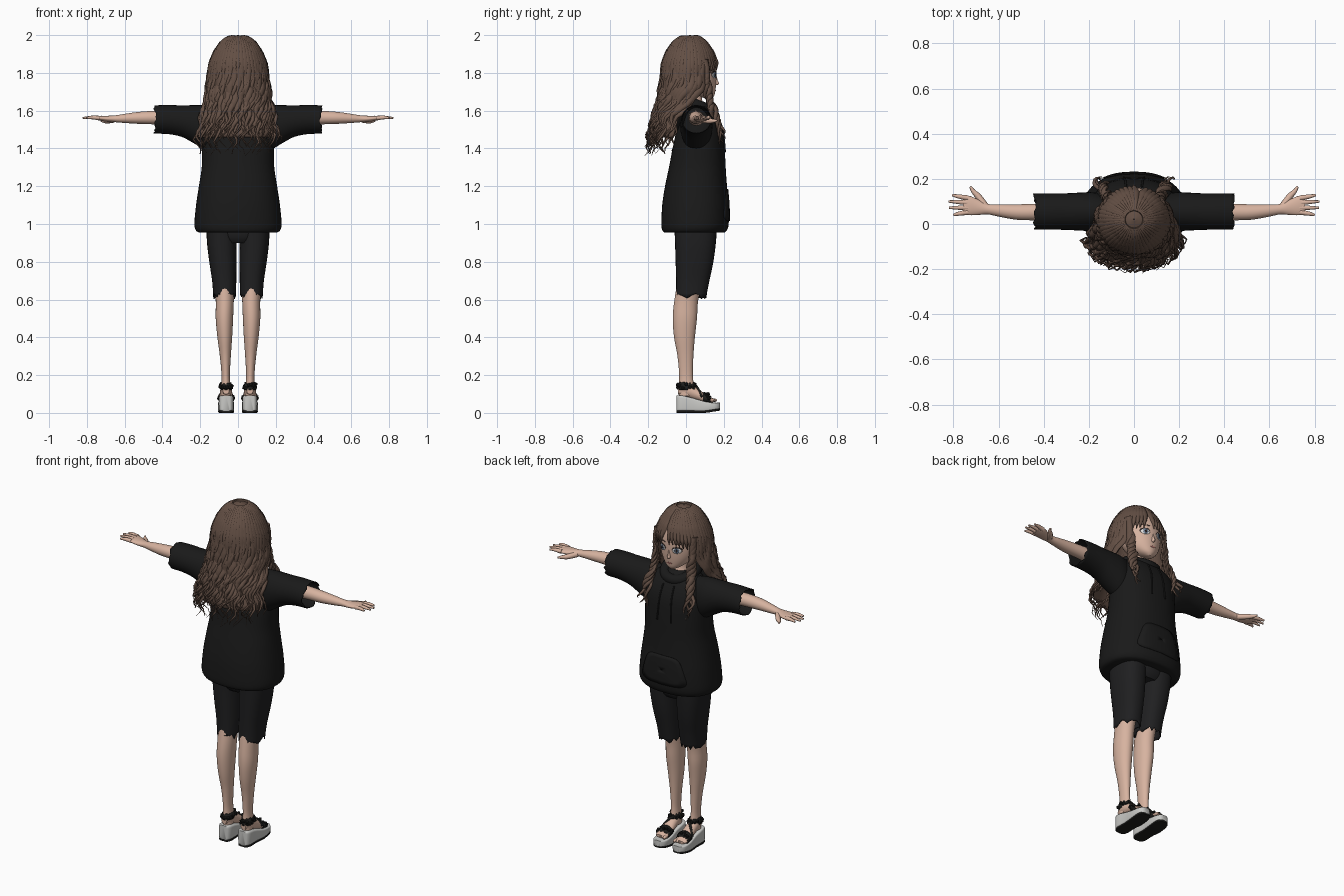
import bpy, bmesh, math, random
from mathutils import Vector

random.seed(4)
if "Cube" in bpy.data.objects:
    bpy.data.objects.remove(bpy.data.objects["Cube"])


def material(name, r, g, b):
    m = bpy.data.materials.new(name)
    m.use_nodes = True
    m.diffuse_color = (r, g, b, 1)
    m.node_tree.nodes["Principled BSDF"].inputs["Base Color"].default_value = (r, g, b, 1)
    return m


HOODIE = material("hoodie_black", .010, .010, .010)
SHORTS = material("shorts_black", .014, .014, .015)
HAIR = material("hair_brown", .125, .078, .058)
SKIN = material("skin", .68, .45, .35)
SOLE = material("sole_grey", .58, .58, .56)
STRAP = material("strap_black", .012, .012, .011)
WHITE = material("eye_white", .75, .74, .73)
IRIS = material("iris_blue", .16, .22, .32)
LASH = material("lash_dark", .03, .02, .018)
LIP = material("lip_pink", .55, .22, .19)


def finish(bm, name, mat, thickness=0, angle=40):
    bmesh.ops.recalc_face_normals(bm, faces=bm.faces)
    mesh = bpy.data.meshes.new(name)
    bm.to_mesh(mesh)
    bm.free()
    mesh.materials.append(mat)
    ob = bpy.data.objects.new(name, mesh)
    bpy.context.collection.objects.link(ob)
    bpy.ops.object.select_all(action='DESELECT')
    ob.select_set(True)
    bpy.context.view_layer.objects.active = ob
    bpy.ops.object.shade_smooth_by_angle(angle=math.radians(angle))
    if thickness:
        mod = ob.modifiers.new("thickness", 'SOLIDIFY')
        mod.thickness = thickness
    return ob


def dense(rings, steps):
    """Catmull-Rom resampling of ring rows."""
    out = []
    for i in range(len(rings) - 1):
        p0, p1, p2, p3 = (rings[max(i - 1, 0)], rings[i], rings[i + 1],
                          rings[min(i + 2, len(rings) - 1)])
        for k in range(steps):
            t = k / steps
            out.append([b + .5 * t * (c - a + t * (2 * a - 5 * b + 4 * c - d + t * (3 * (b - c) + d - a)))
                        for a, b, c, d in zip(p0, p1, p2, p3)])
    return out + [list(rings[-1])]


def ring_at(rings, t):
    rows = sorted(rings)
    t = min(max(t, rows[0][0]), rows[-1][0])
    for lo, hi in zip(rows, rows[1:]):
        if t <= hi[0]:
            f = (t - lo[0]) / (hi[0] - lo[0])
            return [a + (b - a) * f for a, b in zip(lo, hi)]


def skin_rings(bm, loops, caps):
    rows = [[bm.verts.new(p) for p in loop] for loop in loops]
    n = len(rows[0])
    for a, b in zip(rows, rows[1:]):
        for i in range(n):
            bm.faces.new((a[i], a[(i + 1) % n], b[(i + 1) % n], b[i]))
    if caps:
        bm.faces.new(rows[0])
        bm.faces.new(rows[-1])


def loft(name, axis, rings, mat, n=28, power=2.0, steps=4, ragged=0, caps=True, thickness=0):
    """Rows are: position along axis, two centre values, two half sizes."""
    order = {'X': (0, 1, 2), 'Y': (1, 0, 2), 'Z': (1, 2, 0)}[axis]
    rows, loops = dense(rings, steps), []
    for j, (t, p, q, a, b) in enumerate(rows):
        loop = []
        for i in range(n):
            c, s = math.cos(math.tau * i / n), math.sin(math.tau * i / n)
            jag = ragged * random.uniform(-1, 1) if j == len(rows) - 1 else 0
            v = (t + jag, p + a * math.copysign(abs(c) ** (2 / power), c),
                 q + b * math.copysign(abs(s) ** (2 / power), s))
            loop.append([v[k] for k in order])
        loops.append(loop)
    bm = bmesh.new()
    skin_rings(bm, loops, caps)
    return finish(bm, name, mat, thickness)


def ribbon(bm, pts, widths, thick, n=8, centre=(0, .02)):
    """Sweep an oval along pts, its flat side facing away from the centre line."""
    pts, loops = [Vector(p) for p in pts], []
    for i, p in enumerate(pts):
        tan = (pts[min(i + 1, len(pts) - 1)] - pts[max(i - 1, 0)]).normalized()
        out = Vector((p.x - centre[0], p.y - centre[1], .02))
        u = tan.cross(out).normalized()
        v = u.cross(tan)
        loops.append([p + u * math.cos(math.tau * k / n) * widths[i]
                      + v * math.sin(math.tau * k / n) * min(thick, widths[i]) for k in range(n)])
    skin_rings(bm, loops, True)


def tube(name, pts, radii, mat):
    rows = dense([(*p, r) for p, r in zip(pts, radii)], 4)
    bm = bmesh.new()
    ribbon(bm, [r[:3] for r in rows], [r[3] for r in rows], 1, 10, (.013, -.3))
    return finish(bm, name, mat)


def decal(name, rings, cx, cz, w, h, mat, off, power=2.0, taper=0, body_power=2.0):
    """Thin patch laid on the +y side of a vertical loft."""
    rows = dense(rings, 4)

    def put(x, z):
        _, _, cy, a, b = ring_at(rows, z)
        f = max(0, 1 - abs(x / a) ** body_power) ** (1 / body_power)
        return (x, cy + b * f + off, z)
    bm, loops = bmesh.new(), []
    for k in (.02, .25, .5, .75, 1):
        loop = []
        for i in range(32):
            c, s = math.cos(math.tau * i / 32), math.sin(math.tau * i / 32)
            u, v = [k * math.copysign(abs(e) ** (2 / power), e) for e in (c, s)]
            loop.append(put(cx + u * w * (1 - taper * v), cz + v * h))
        loops.append(loop)
    skin_rings(bm, loops, False)
    bm.faces.ensure_lookup_table()
    return finish(bm, name, mat, .002)


# Hoodie body
torso = [(.955, 0, .045, .205, .158), (.965, 0, .045, .222, .17), (1.0, 0, .048, .231, .178),
         (1.1, 0, .05, .222, .176), (1.2, 0, .053, .207, .164), (1.3, 0, .06, .192, .15),
         (1.4, 0, .067, .19, .138), (1.5, 0, .073, .188, .122), (1.57, 0, .068, .17, .1),
         (1.62, 0, .055, .12, .075), (1.64, 0, .05, .06, .05)]
loft("hoodie_body", 'Z', torso, HOODIE, n=48, power=2.3)
decal("hoodie_pocket", torso, 0, 1.1, .13, .085, HOODIE, .005, power=5, taper=.22, body_power=2.3)

# Hood: rolled collar, draped back
collar = [(math.sin(a) * .085, .045 - math.cos(a) * .085, 1.635 - .035 * max(0, -math.cos(a)))
          for a in [math.tau * i / 24 for i in range(25)]]
tube("hood_collar", collar, [.03] * 25, HOODIE)
loft("hood_back", 'Z', [(1.47, 0, -.05, .01, .01), (1.5, 0, -.055, .08, .03), (1.57, 0, -.045, .12, .045),
                        (1.63, 0, -.02, .1, .04), (1.65, 0, 0, .06, .02)], HOODIE)

# Lower garment core
loft("shorts_hips", 'Z', [(.9, 0, .05, .12, .09), (.95, 0, .05, .16, .112), (1.1, 0, .05, .15, .11)], SHORTS)

# Head and neck
head = [(1.663, 0, .125, .01, .012), (1.68, 0, .104, .044, .046), (1.71, 0, .076, .078, .08),
        (1.75, 0, .06, .1, .1), (1.8, 0, .05, .111, .112), (1.85, 0, .04, .113, .12),
        (1.9, 0, .035, .1, .11), (1.95, 0, .03, .05, .06)]
loft("head", 'Z', head, SKIN, n=36)
loft("neck", 'Z', [(1.56, 0, .06, .07, .06), (1.62, 0, .05, .052, .048), (1.66, 0, .045, .04, .04),
                   (1.74, 0, .04, .04, .04)], SKIN)
loft("nose", 'Z', [(1.735, 0, .15, .006, .012), (1.742, 0, .156, .01, .019), (1.76, 0, .154, .008, .014),
                   (1.785, 0, .15, .004, .012)], SKIN, n=12)
decal("mouth", head, 0, 1.707, .017, .004, LIP, .002)

for side, s in (("left", 1), ("right", -1)):
    # Eyes and brows
    ex = s * .047
    decal(side + "_lash", head, ex, 1.793, .026, .017, LASH, .001)
    decal(side + "_eye_white", head, ex, 1.788, .023, .016, WHITE, .003)
    decal(side + "_iris", head, ex, 1.789, .012, .015, IRIS, .005)
    decal(side + "_pupil", head, ex, 1.79, .005, .008, LASH, .007)
    decal(side + "_brow", head, ex, 1.828, .024, .003, HAIR, .002)

    # Sleeve, arm and hand
    loft(side + "_sleeve", 'X', [(s * x, .055, z, a, b) for x, z, a, b in (
        (.11, 1.49, .07, .13), (.18, 1.512, .085, .117), (.24, 1.53, .084, .099), (.3, 1.545, .081, .083),
        (.37, 1.553, .08, .077), (.44, 1.553, .08, .075))], HOODIE, ragged=.008, caps=False, thickness=.005)
    loft(side + "_arm", 'X', [(s * x, y, z, a, b) for x, y, z, a, b in (
        (.3, .055, 1.56, .042, .04), (.43, .053, 1.563, .037, .036), (.52, .053, 1.562, .034, .032),
        (.6, .06, 1.559, .027, .024), (.65, .066, 1.557, .023, .018), (.69, .074, 1.557, .034, .016),
        (.73, .082, 1.56, .043, .013), (.757, .083, 1.562, .038, .009))], SKIN)
    for finger, y0, x1, y1 in (("index", .115, .805, .128), ("middle", .094, .822, .1),
                               ("ring", .072, .82, .072), ("little", .052, .8, .04)):
        tube(f"{side}_{finger}_finger", [(s * .735, y0, 1.561), (s * .775, (y0 + y1) / 2, 1.564),
             (s * x1, y1, 1.561)], [.012, .0095, .005], SKIN)
    tube(side + "_thumb", [(s * .66, .08, 1.552), (s * .69, .122, 1.546), (s * .712, .145, 1.546),
                           (s * .725, .166, 1.548)], [.016, .014, .01, .005], SKIN)

    # Shorts leg and bare leg
    loft(side + "_shorts_leg", 'Z', [(z, s * x, y, a, b) for z, x, y, a, b in (
        (1.0, .086, .052, .082, .114), (.9, .086, .05, .078, .108), (.8, .08, .045, .072, .1),
        (.7, .073, .036, .064, .088), (.618, .071, .028, .06, .08))],
        SHORTS, power=2.4, ragged=.016, caps=False, thickness=.005)
    loft(side + "_leg", 'Z', [(z, s * x, y, a, b) for z, x, y, a, b in (
        (.75, .073, .03, .056, .066), (.6, .07, .002, .048, .063), (.5, .072, -.006, .046, .064),
        (.4, .07, -.008, .039, .055), (.3, .067, -.003, .029, .042), (.2, .065, 0, .022, .036),
        (.14, .064, .002, .025, .04), (.09, .063, .002, .026, .04))], SKIN)

    # Foot, toes and platform sandal
    fx = s * .063
    foot = [(-.042, .115, .016, .016), (0, .122, .029, .038), (.05, .102, .033, .034),
            (.1, .078, .037, .024), (.135, .068, .036, .013), (.15, .066, .03, .008)]
    loft(side + "_foot", 'Y', [(y, fx, z, a, b) for y, z, a, b in foot], SKIN)
    for i in range(5):
        x = fx + s * (i - 2) * .0145
        y = .163 - .006 * i
        tube(f"{side}_toe_{i + 1}", [(x, .12, .069), (x, y - .01, .067), (x, y, .064)],
             [.009, .009 - .0007 * i, .004], SKIN)
    outline = [(-.05, .02), (-.045, .03), (-.02, .039), (.04, .037), (.1, .043), (.15, .041),
               (.17, .031), (.18, .018)]
    sole_top = lambda y: .092 - .038 * min(1, max(0, (y + .01) / .13))
    toe_lift = lambda y: .012 * max(0, (y - .1) / .08)
    loft(side + "_platform", 'Y', [(y, fx, (sole_top(y) + .009 + toe_lift(y)) / 2, a,
         (sole_top(y) - .009 - toe_lift(y)) / 2) for y, a in outline], SOLE, power=7, steps=2)
    loft(side + "_outsole", 'Y', [(y, fx, .006 + toe_lift(y), a * .97, .006) for y, a in outline],
         STRAP, power=7, steps=2)
    loft(side + "_ankle_strap", 'Z', [(.122, fx, .002, .031, .046), (.156, fx, .002, .029, .043)],
         STRAP, ragged=.008, steps=2, caps=False, thickness=.004)
    loft(side + "_toe_strap", 'Y', [(.09, fx, .081, .042, .029), (.128, fx, .069, .042, .02)],
         STRAP, ragged=.008, steps=2, caps=False, thickness=.004)
    bm = bmesh.new()
    for k in range(14):
        a = math.tau * k / 14
        petal = bmesh.ops.create_icosphere(bm, subdivisions=1, radius=.011)["verts"]
        spot = Vector((fx + .031 * math.cos(a), .002 + .046 * math.sin(a), .14 + random.uniform(-.012, .012)))
        bmesh.ops.translate(bm, verts=petal, vec=spot)
    for k in range(9):
        petal = bmesh.ops.create_icosphere(bm, subdivisions=1, radius=.01)["verts"]
        a = math.pi * k / 8
        spot = Vector((fx + .039 * math.cos(a), random.uniform(.088, .122), .077 + .024 * math.sin(a)))
        bmesh.ops.translate(bm, verts=petal, vec=spot)
    finish(bm, side + "_strap_flowers", STRAP)
    tube(side + "_instep_strap", [(fx - s * .03, .03, .135), (fx, .055, .14), (fx + s * .038, .085, .085)],
         [.007] * 3, STRAP)

    # Drawstring
    string = [(s * (.035 + .01 * i / 6), 0, 1.58 - .2 * i / 6) for i in range(7)]
    tube(side + "_drawstring", [(x, ring_at(torso, z)[2] + ring_at(torso, z)[4] + .001, z)
                                for x, _, z in string], [.0045] * 7, HOODIE)

# Hair shell following the skull and falling behind the shoulders
hair = [(2.0, 0, .02, .003, .003), (1.99, 0, .02, .047, .046), (1.96, 0, .02, .088, .085),
        (1.91, 0, .02, .122, .12), (1.85, 0, .02, .147, .143), (1.75, 0, .015, .16, .146),
        (1.65, 0, 0, .173, .146), (1.55, 0, -.03, .198, .146), (1.45, 0, -.055, .225, .143),
        (1.36, 0, -.06, .2, .14)]


def hair_point(phi, z, inset=0):
    _, _, cy, a, b = ring_at(hair, z)
    phi *= 1 - .3 * min(1, max(0, (1.72 - z) / .15))
    return Vector(((a - inset) * math.sin(phi), cy - (b - inset) * math.cos(phi), z))


bm = bmesh.new()
levels = [2 - .54 * (i / 30) ** 1.7 for i in range(31)]
grid = [[bm.verts.new(hair_point(math.radians(d), z, min(.006, 2 - z)))
         for d in range(-180, 181, 10)] for z in levels]
for i in range(30):
    for k in range(36):
        if levels[i + 1] > 1.86 or abs(k - 17.5) < 12:
            bm.faces.new((grid[i][k], grid[i][k + 1], grid[i + 1][k + 1], grid[i + 1][k]))
bmesh.ops.remove_doubles(bm, verts=bm.verts, dist=.0005)
finish(bm, "hair_shell", HAIR, .006, 60)


def hair_lock(bm, phi, end, width, wave, sweep=0):
    pts, widths, start = [], [], random.uniform(0, 6)
    for i in range(29):
        f = i / 28
        z = 1.992 - (1.992 - end) * f ** 1.4
        low = min(1, max(0, (1.85 - z) / .35))
        p = hair_point(phi + sweep * f, z)
        swing = wave * low * math.sin(start + z * 52)
        side = Vector((math.cos(phi), math.sin(phi), 0))
        out = Vector((math.sin(phi), -math.cos(phi), 0))
        pts.append(p + side * swing + out * wave * .8 * low * math.cos(start + z * 52))
        widths.append(width * min(1, .12 + ring_at(hair, z)[3] / .15) * min(1, .08 + 2.6 * (1 - f)))
    ribbon(bm, pts, widths, .011)


# Wavy back and side locks
bm = bmesh.new()
for i in range(33):
    hair_lock(bm, math.radians(-118 + 236 * i / 32), random.uniform(1.37, 1.47), .02, .016)
for i in range(14):
    hair_lock(bm, math.radians(-75 + 150 * i / 13), random.uniform(1.36, 1.42), .011, .026)
finish(bm, "hair_back_locks", HAIR, angle=60)

# Swept fringe
bm = bmesh.new()
for i in range(17):
    d = 118 + 124 * i / 16
    hair_lock(bm, math.radians(d), 1.822 - .045 * abs(d - 180) / 60, .021, .002, .16 if d > 165 else -.12)
finish(bm, "hair_fringe", HAIR, angle=60)

# Curled locks in front of the shoulders
bm = bmesh.new()
for s in (1, -1):
    for k in range(4):
        path = dense([(s * .125, .1, 1.87), (s * .122, .115, 1.78), (s * .118, .12, 1.7), (s * .125, .14, 1.62),
                      (s * (.13 + .01 * k), .175, 1.53), (s * (.12 + .015 * k), .2, 1.41 + .02 * k)], 6)
        pts = [(x + min(1, i / 15) * .014 * math.sin(i * .75 + k * 1.6), y + .004 * k - .01
                + min(1, i / 15) * .012 * math.cos(i * .75 + k * 1.6), z) for i, (x, y, z) in enumerate(path)]
        ribbon(bm, pts, [.016 * min(1, .1 + (30 - i) / 12) for i in range(31)], .01)
finish(bm, "hair_front_locks", HAIR, angle=60)
